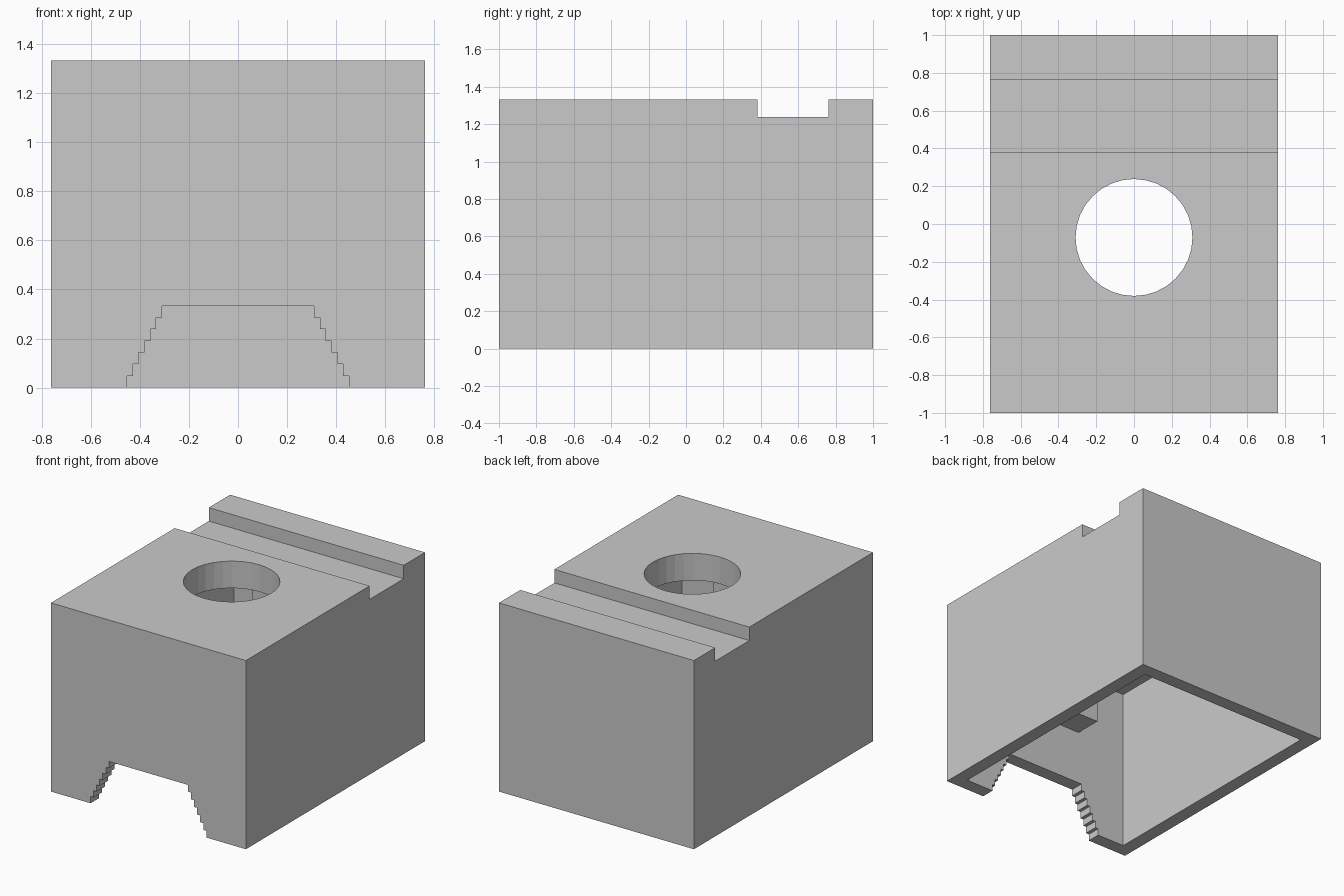
import bpy, bmesh
from mathutils import Matrix, Vector

old = bpy.data.objects.get("Cube")
if old:
    bpy.data.objects.remove(old, do_unlink=True)

U = 2 / 42  # design unit: the block is 32 x 42 x 28 units

grey = bpy.data.materials.new("plain_grey")
grey.use_nodes = True
colour = (0.59, 0.59, 0.59, 1)
grey.diffuse_color = colour
for node in grey.node_tree.nodes:
    if node.type == 'BSDF_PRINCIPLED':
        node.inputs["Base Color"].default_value = colour


def finish(name, bm):
    bmesh.ops.recalc_face_normals(bm, faces=bm.faces)
    mesh = bpy.data.meshes.new(name)
    bm.to_mesh(mesh)
    bm.free()
    mesh.materials.append(grey)
    obj = bpy.data.objects.new(name, mesh)
    bpy.context.scene.collection.objects.link(obj)
    return obj


def box(name, half_x, y0, y1, z0, z1):
    """Box centred on x, sized in design units."""
    bm = bmesh.new()
    size = Vector((2 * half_x, y1 - y0, z1 - z0)) * U
    centre = Vector((0, (y0 + y1) / 2, (z0 + z1) / 2)) * U
    bmesh.ops.create_cube(bm, size=1, matrix=Matrix.Translation(centre) @ Matrix.Diagonal(size).to_4x4())
    return finish(name, bm)


def cylinder(name, radius, y, z0, z1):
    bm = bmesh.new()
    bmesh.ops.create_cone(bm, cap_ends=True, segments=32, radius1=radius * U, radius2=radius * U,
                          depth=(z1 - z0) * U,
                          matrix=Matrix.Translation(Vector((0, y, (z0 + z1) / 2)) * U))
    return finish(name, bm)


def stepped_arch(name, y0, y1):
    """Seven-step opening, narrowing by half a unit per step."""
    side = [(9.5, -1)]
    for i in range(7):
        half = 9.5 - i / 2
        side += [(half, i), (half, i + 1)]
    side.pop(1)  # bottom step continues below the base
    outline = side + [(-x, z) for x, z in reversed(side)]
    bm = bmesh.new()
    face = bm.faces.new([bm.verts.new(Vector((x, y0, z)) * U) for x, z in outline])
    out = bmesh.ops.extrude_face_region(bm, geom=[face])
    moved = [v for v in out["geom"] if isinstance(v, bmesh.types.BMVert)]
    bmesh.ops.translate(bm, verts=moved, vec=(0, (y1 - y0) * U, 0))
    return finish(name, bm)


# Hollow body, open at the bottom
body = box("body", 16, -21, 21, 0, 28)
cutters = [
    box("cavity_cutter", 14, -19, 19, -2, 24),
    box("groove_cutter", 18, 8, 16, 26, 30),
    cylinder("hole_cutter", 6.5, -1.5, 20, 30),
    stepped_arch("arch_cutter", -23, -18),
]
for cutter in cutters:
    cutter.hide_render = True
    mod = body.modifiers.new(cutter.name, 'BOOLEAN')
    mod.operation = 'DIFFERENCE'
    mod.solver = 'EXACT'
    mod.object = cutter

# Bake the cuts and drop the cutters
graph = bpy.context.evaluated_depsgraph_get()
baked = bpy.data.meshes.new_from_object(body.evaluated_get(graph))
body.modifiers.clear()
body.data = baked
for cutter in cutters:
    bpy.data.objects.remove(cutter, do_unlink=True)

# Inner blocks hanging in front of and behind the hole
box("front_inner_block", 6, -19.5, -15, 15, 24.5)
box("back_inner_block", 6, 12, 19.5, 15, 24.5)
